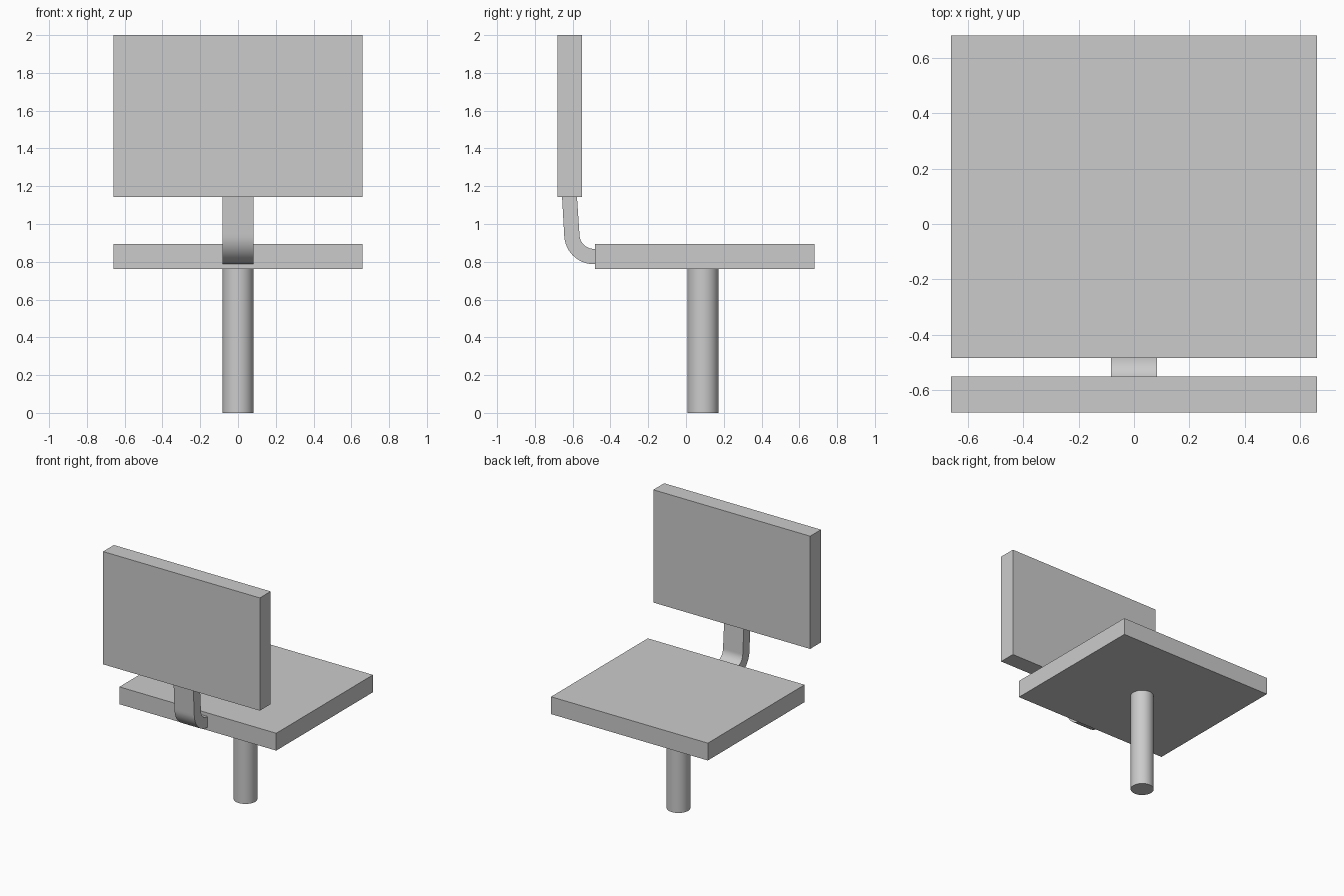
import bpy, bmesh, math

cube = bpy.data.objects.get("Cube")
if cube:
    bpy.data.objects.remove(cube, do_unlink=True)

grey = bpy.data.materials.new("plain_grey")
grey.use_nodes = True
colour = (0.6, 0.6, 0.6, 1)
grey.diffuse_color = colour
grey.node_tree.nodes["Principled BSDF"].inputs["Base Color"].default_value = colour


def finish(obj, name, smooth=False):
    obj.name = obj.data.name = name
    obj.data.materials.append(grey)
    if smooth:
        bpy.ops.object.select_all(action="DESELECT")
        obj.select_set(True)
        bpy.context.view_layer.objects.active = obj
        bpy.ops.object.shade_smooth_by_angle(angle=math.radians(35))


def box(name, x, y, z):
    """Box from (low, high) ranges on each axis."""
    bpy.ops.mesh.primitive_cube_add(size=1, location=[sum(r) / 2 for r in (x, y, z)])
    obj = bpy.context.object
    obj.scale = [r[1] - r[0] for r in (x, y, z)]
    bpy.ops.object.transform_apply(location=False, rotation=False, scale=True)
    finish(obj, name)


def extruded_profile(name, profile, half_width):
    """Extrude a closed side profile of (y, z) points along x."""
    bm = bmesh.new()
    face = bm.faces.new([bm.verts.new((-half_width, y, z)) for y, z in profile])
    new = bmesh.ops.extrude_face_region(bm, geom=[face])["geom"]
    bmesh.ops.translate(bm, vec=(2 * half_width, 0, 0),
                        verts=[v for v in new if isinstance(v, bmesh.types.BMVert)])
    bmesh.ops.recalc_face_normals(bm, faces=bm.faces)
    mesh = bpy.data.meshes.new(name)
    bm.to_mesh(mesh)
    bm.free()
    obj = bpy.data.objects.new(name, mesh)
    bpy.context.collection.objects.link(obj)
    finish(obj, name, smooth=True)


# Flat seat and backrest slabs
box("seat", (-0.66, 0.66), (-0.483, 0.68), (0.763, 0.895))
box("backrest", (-0.66, 0.66), (-0.68, -0.55), (1.142, 2.0))

# Round post under the seat
post_height = 0.763
bpy.ops.mesh.primitive_cylinder_add(vertices=48, radius=0.082, depth=post_height,
                                    location=(0, 0.09, post_height / 2))
finish(bpy.context.object, "post", smooth=True)


# Bent strap joining the seat to the backrest
def bend(radius, steps=14):
    angles = [math.pi * (1 + i / steps / 2) for i in range(steps + 1)]
    return [(-0.487 + radius * math.cos(a), 0.945 + radius * math.sin(a)) for a in angles]


outer = [(-0.656, 1.142)] + bend(0.158) + [(-0.483, 0.787)]
inner = [(-0.577, 1.142)] + bend(0.077) + [(-0.483, 0.868)]
extruded_profile("back_strap", outer + inner[::-1], 0.083)
